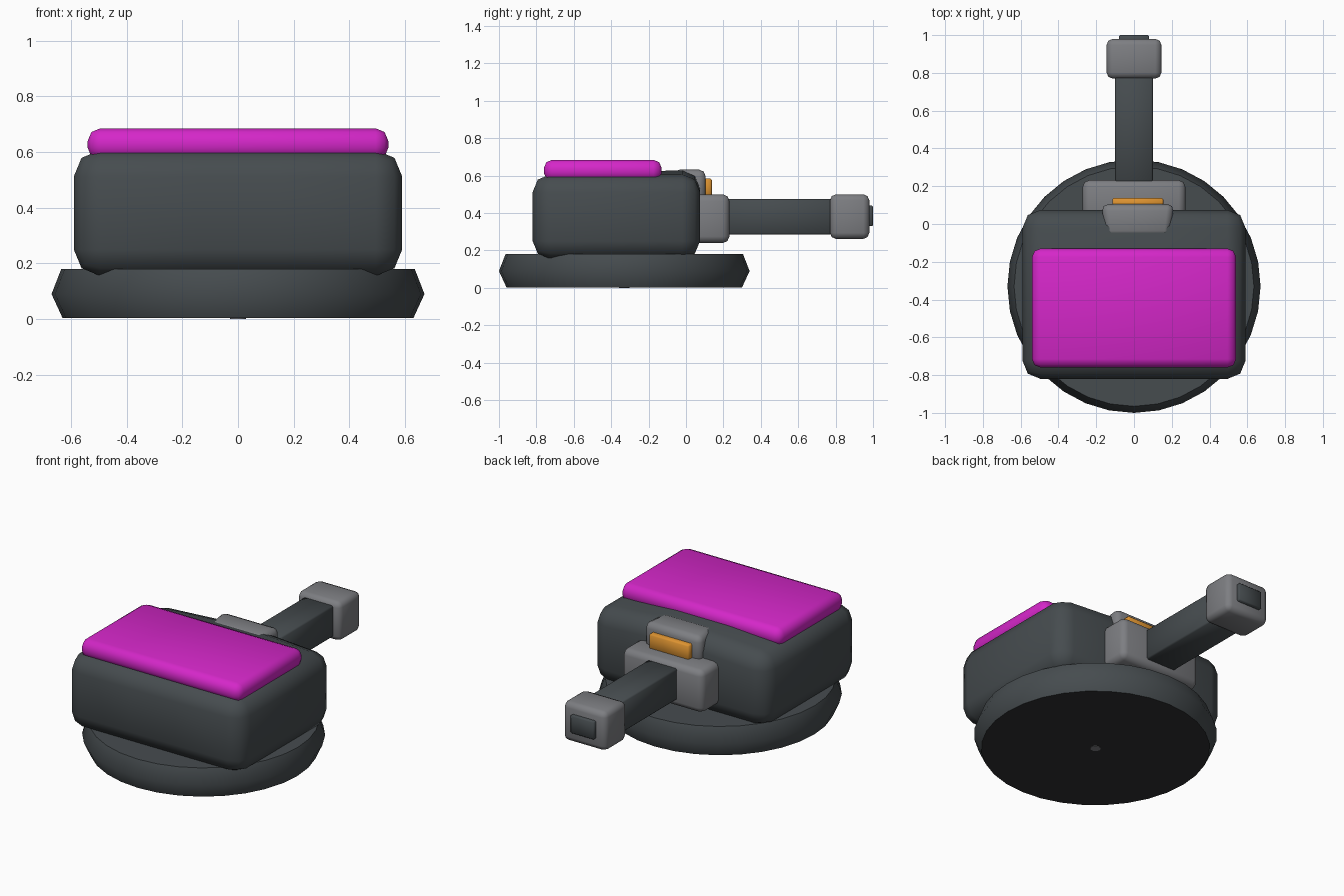
import bpy, bmesh
from mathutils import Vector

cube = bpy.data.objects.get("Cube")
if cube:
    bpy.data.objects.remove(cube, do_unlink=True)


def material(name, rgb):
    m = bpy.data.materials.new(name)
    m.use_nodes = True
    m.diffuse_color = (*rgb, 1)
    m.node_tree.nodes["Principled BSDF"].inputs["Base Color"].default_value = (*rgb, 1)
    return m


dark = material("dark slate", (0.061, 0.072, 0.078))
grey = material("mid grey", (0.205, 0.209, 0.223))
magenta = material("magenta", (0.66, 0.02, 0.58))
orange = material("orange", (0.72, 0.29, 0.03))
black = material("underside black", (0.031, 0.031, 0.033))


def finish(name, bm, mats, angle=0.9):
    bmesh.ops.recalc_face_normals(bm, faces=bm.faces)
    mesh = bpy.data.meshes.new(name)
    bm.to_mesh(mesh)
    bm.free()
    for m in mats:
        mesh.materials.append(m)
    obj = bpy.data.objects.new(name, mesh)
    bpy.context.collection.objects.link(obj)
    bpy.ops.object.select_all(action='DESELECT')
    obj.select_set(True)
    bpy.context.view_layer.objects.active = obj
    bpy.ops.object.shade_smooth_by_angle(angle=angle)
    return obj


def rounded_box(x, y, z, bevel, segments=2):
    """Box spanning the given (low, high) ranges, with rounded edges."""
    bm = bmesh.new()
    bmesh.ops.create_cube(bm, size=1)
    for v in bm.verts:
        v.co = Vector([(r[0] + r[1]) / 2 + c * (r[1] - r[0])
                       for r, c in zip((x, y, z), v.co)])
    bmesh.ops.bevel(bm, geom=bm.edges[:], offset=bevel, segments=segments,
                    profile=0.5, affect='EDGES')
    return bm


def lathe(rings, centre_y, sides):
    """Closed solid from (radius, height) rings."""
    bm = bmesh.new()
    loops = []
    for radius, height in rings:
        verts = bmesh.ops.create_circle(bm, segments=sides, radius=radius)["verts"]
        for v in verts:
            v.co += Vector((0, centre_y, height))
        loops.append(verts)
    for a, b in zip(loops, loops[1:]):
        for i in range(sides):
            j = (i + 1) % sides
            bm.faces.new((a[i], a[j], b[j], b[i]))
    bm.faces.new(loops[0])
    bm.faces.new(loops[-1])
    return bm


# Round base with a dark underside and a pivot spot
bm = lathe([(0.63, 0.003), (0.67, 0.09), (0.635, 0.18)], -0.33, 32)
bm.normal_update()
for f in bm.faces:
    if len(f.verts) > 4 and f.calc_center_median().z < 0.05:
        f.material_index = 1
finish("round_base", bm, [dark, black], 0.8)
finish("pivot_spot", lathe([(0.028, 0), (0.028, 0.008)], -0.33, 12), [grey])

# Main housing, its top rising slightly towards the middle of the back
bm = rounded_box((-0.59, 0.59), (-0.82, 0.075), (0.155, 0.607), 0.095)
for cut in (-0.15, 0.15):
    bmesh.ops.bisect_plane(bm, geom=bm.verts[:] + bm.edges[:] + bm.faces[:],
                           plane_co=(cut, 0, 0), plane_no=(1, 0, 0))
for v in bm.verts:
    if abs(v.co.x) < 0.2 and v.co.y > -0.3 and v.co.z > 0.5:
        v.co.z += 0.022
finish("housing", bm, [dark])

# Coloured top pad
finish("top_pad", rounded_box((-0.54, 0.54), (-0.76, -0.13), (0.57, 0.685), 0.045), [magenta])

# Rear latch hood, flaring towards the back
bm = rounded_box((-0.19, 0.19), (-0.07, 0.105), (0.46, 0.632), 0.035)
for v in bm.verts:
    v.co.x = v.co.x * (0.94 + 0.7 * v.co.y) + 0.02
finish("latch_hood", bm, [grey])
finish("latch_button", rounded_box((-0.115, 0.155), (0.08, 0.138), (0.48, 0.585), 0.008, 1), [orange])

# Handle with its mount, end cap and end plate
finish("handle_mount", rounded_box((-0.272, 0.272), (0, 0.232), (0.24, 0.5), 0.035), [grey])
finish("handle_bar", rounded_box((-0.1, 0.1), (0.2, 0.8), (0.285, 0.475), 0.008, 1), [dark])
finish("handle_cap", rounded_box((-0.145, 0.145), (0.77, 0.98), (0.262, 0.5), 0.032), [grey])
finish("end_plate", rounded_box((-0.08, 0.08), (0.95, 1.0), (0.33, 0.44), 0.006, 1), [dark])
